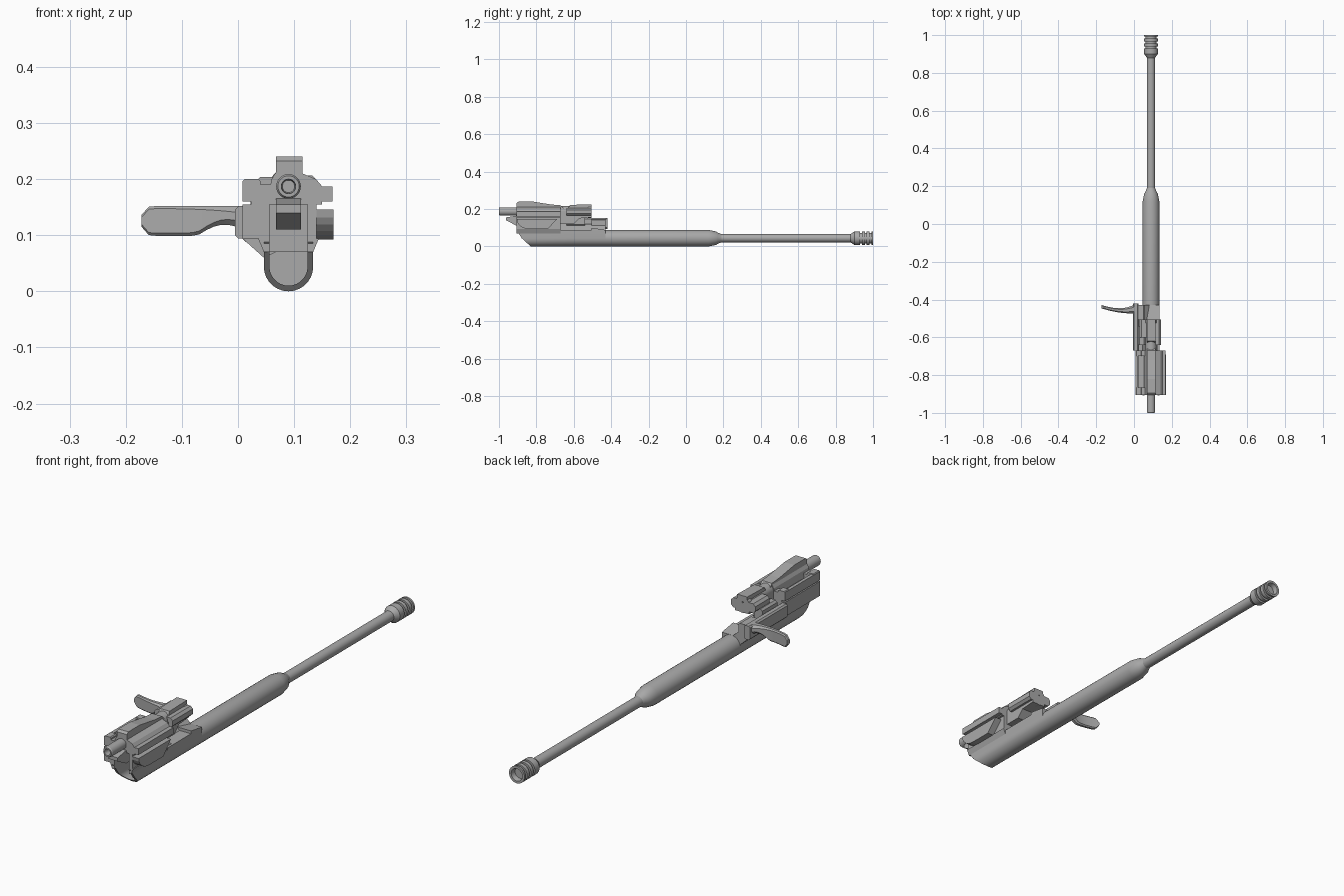
import bpy, bmesh, math
from math import cos, sin, pi

cube = bpy.data.objects.get("Cube")
if cube:
    bpy.data.objects.remove(cube, do_unlink=True)

steel = bpy.data.materials.new("grey steel")
steel.use_nodes = True
GREY = (0.4, 0.4, 0.4, 1)
steel.diffuse_color = GREY
steel.node_tree.nodes["Principled BSDF"].inputs["Base Color"].default_value = GREY

# Shared levels: centre line, axis heights, radii and stations along the length
CENTRE, ROD_Z, BOLT_Z = 0.09, 0.044, 0.187
TUBE_R, BORE_R, ROD_R, HEAD_R, BOLT_R = 0.044, 0.034, 0.022, 0.036, 0.03
REAR, WAIST, BOLT_END, TUBE_START = -0.905, -0.67, -0.505, -0.43
TUBE_END, HEAD_START, MUZZLE = 0.17, 0.89, 1
BOTTOM, SPLIT, SHOULDER, CROWN = 0.094, 0.155, 0.2, 0.24
LEFT, RIGHT = 0.008, 0.17


def finish(name, bm, smooth=False):
    bmesh.ops.recalc_face_normals(bm, faces=bm.faces)
    mesh = bpy.data.meshes.new(name)
    bm.to_mesh(mesh)
    bm.free()
    mesh.materials.append(steel)
    part = bpy.data.objects.new(name, mesh)
    bpy.context.scene.collection.objects.link(part)
    if smooth:
        bpy.ops.object.select_all(action='DESELECT')
        part.select_set(True)
        bpy.context.view_layer.objects.active = part
        bpy.ops.object.shade_smooth_by_angle(angle=pi / 6)


def loft(name, rings, smooth=False):
    """Skin a list of equal-length rings and cap both ends."""
    bm = bmesh.new()
    loops = [[bm.verts.new(point) for point in ring] for ring in rings]
    for near, far in zip(loops, loops[1:]):
        for i in range(len(near)):
            bm.faces.new((near[i - 1], near[i], far[i], far[i - 1]))
    bm.faces.new(loops[0])
    bm.faces.new(loops[-1])
    finish(name, bm, smooth)


def along_y(name, section, start, end, smooth=False):
    """Extrude an x-z section; start is a function of height."""
    loft(name, [[(x, start(z), z) for x, z in section],
                [(x, end, z) for x, z in section]], smooth)


def along_x(name, profile, start, end):
    """Extrude a y-z side profile across the width."""
    loft(name, [[(x, y, z) for y, z in profile] for x in (start, end)])


def block(name, left, right, rear, front, low, high, chamfer=0.0):
    """Box with its lengthwise edges chamfered."""
    c = chamfer
    section = [(left + c, low), (right - c, low), (right, low + c), (right, high - c),
               (right - c, high), (left + c, high), (left, high - c), (left, low + c)]
    if not c:
        section = section[::2]
        section = [(left, low), (right, low), (right, high), (left, high)]
    along_y(name, section, lambda z: rear, front)


def lathe(name, profile, height, sides=28):
    """Turn (y, radius) pairs about the lengthwise direction."""
    turns = [2 * pi * i / sides for i in range(sides)]
    loft(name, [[(CENTRE + r * cos(t), y, height + r * sin(t)) for t in turns]
                for y, r in profile], True)


def lower_arc(radius, steps=14):
    """Half circle under the rod axis, from left to right."""
    turns = [pi * i / steps for i in range(steps + 1)]
    return [(CENTRE - radius * cos(t), ROD_Z - radius * sin(t)) for t in turns]


# Tube with a tapered nose, piston rod and grooved hollow head
lathe("tube", [(TUBE_START, TUBE_R), (TUBE_END - 0.05, TUBE_R), (TUBE_END - 0.01, HEAD_R),
               (TUBE_END, BOLT_R), (TUBE_END + 0.02, ROD_R)], ROD_Z)
lathe("piston_rod", [(TUBE_END, ROD_R), (HEAD_START, ROD_R)], ROD_Z)
head = [(HEAD_START - 0.01, ROD_R), (HEAD_START + 0.01, HEAD_R)]
for ring in range(3):
    groove = HEAD_START + 0.04 + ring * 0.026
    head += [(groove, HEAD_R), (groove, BOLT_R - 0.002),
             (groove + 0.01, BOLT_R - 0.002), (groove + 0.01, HEAD_R)]
head += [(MUZZLE, HEAD_R), (MUZZLE, BOLT_R - 0.004), (MUZZLE - 0.02, ROD_R)]
lathe("piston_head", head, ROD_Z)

# Open channel behind the tube, with a raked rear end
rim = 2 * ROD_Z
outer, inner = lower_arc(TUBE_R), lower_arc(BORE_R)
trough = ([(CENTRE - TUBE_R, rim)] + outer + [(CENTRE + TUBE_R, rim)]
          + [(CENTRE + BORE_R, rim)] + inner[::-1] + [(CENTRE - BORE_R, rim)])
along_y("channel", trough, lambda z: -0.83 - 1.1 * min(z, 0.07), -0.6, True)
along_y("channel_floor", [(CENTRE - TUBE_R, rim)] + outer + [(CENTRE + TUBE_R, rim)],
        lambda z: -0.62, TUBE_START, True)

# Lower carrier: two walls over the channel, each on a sloping foot
for side, edge, sign in (("left", LEFT, -1), ("right", CENTRE + 0.05, 1)):
    inside = CENTRE + sign * BORE_R
    foot = CENTRE + sign * TUBE_R
    wall = [(inside, 0.07), (foot, 0.07), (foot + sign * 0.01, BOTTOM),
            (edge, BOTTOM), (edge, SPLIT), (inside, SPLIT)]
    along_y(side + "_wall", wall, lambda z: REAR, WAIST)

# Right wing with a curved underside
wing_low = BOTTOM - 0.002
wing_curve = [(REAR + 0.07 * (1 - cos(t)), 0.146 - (0.146 - wing_low) * sin(t))
              for t in (pi * i / 12 for i in range(7))]
along_x("right_wing", wing_curve + [(WAIST - 0.07, wing_low), (WAIST - 0.02, 0.146)],
        CENTRE + TUBE_R, RIGHT)

# Central wedge jutting out under the bolt tail
wedge_tip = REAR - 0.057
along_x("rear_wedge", [(wedge_tip, SPLIT), (wedge_tip, SPLIT - 0.015), (REAR, 0.11),
                       (WAIST, 0.11), (WAIST, SPLIT + 0.01), (REAR, SPLIT + 0.01)],
        CENTRE - ROD_R, CENTRE + ROD_R)
block("channel_stop", CENTRE - BORE_R, CENTRE + BORE_R, WAIST - 0.05, WAIST, 0.07, SPLIT)

# Left side rail that carries the handle, tied down to the tube
block("side_rail", -0.005, 0.024, WAIST, TUBE_START + 0.01, BOTTOM, SPLIT - 0.003, 0.006)
along_y("rail_foot", [(LEFT, BOTTOM), (CENTRE - TUBE_R, 0.06), (CENTRE, 0.08),
                      (CENTRE - TUBE_R, 0.12), (LEFT, 0.12)],
        lambda z: WAIST, TUBE_START)
block("rail_front_block", LEFT, CENTRE - BORE_R, BOLT_END, TUBE_START, rim, 0.148, 0.006)
along_x("tube_saddle", [(BOLT_END, 0.08), (TUBE_START, 0.08), (TUBE_START, rim),
                        (BOLT_END, 0.1)], CENTRE - TUBE_R, CENTRE + TUBE_R)

# Charging handle: chamfered sections that thicken and arch toward the rail
sections = []
steps = 14
for i in range(steps + 1):
    t = i / steps
    x = -0.172 + 0.18 * t
    tip = max(0, 1 - 10 * t) ** 2
    arch = max(0, sin(pi * (t - 0.55) / 0.55)) if t > 0.55 else 0
    low = 0.099 + 0.02 * arch + 0.016 * tip
    high = SPLIT - 0.003 - 0.016 * tip
    middle = -0.438 - 0.02 * sin(pi * t * 0.8)
    half = 0.009 + 0.016 * t ** 3
    c = half / 2
    back, front = middle - half, middle + half
    sections.append([(x, back + c, low), (x, front - c, low), (x, front, low + c),
                     (x, front, high - c), (x, front - c, high), (x, back + c, high),
                     (x, back, high - c), (x, back, low + c)])
loft("charging_handle", sections, True)

# Upper carrier: sloping right shoulder, stepped right rail, pocketed left rail
hump_left, hump_right = CENTRE - ROD_R, CENTRE + 0.025
ledge = BOLT_Z
along_y("upper_carrier", [(LEFT + 0.015, SPLIT), (LEFT + 0.015, 0.172),
                          (CENTRE - HEAD_R, 0.172), (CENTRE - BOLT_R, SHOULDER),
                          (hump_left, 0.213), (hump_right, 0.21),
                          (hump_right + 0.024, SHOULDER), (RIGHT - 0.02, ledge),
                          (RIGHT - 0.02, SPLIT)], lambda z: REAR, WAIST)
block("right_rail", hump_right, RIGHT - 0.002, REAR, WAIST, 0.16, ledge)
block("left_rail", LEFT, LEFT + 0.014, REAR, WAIST, 0.16, SHOULDER - 0.003)
for place, rear, front in (("rear", REAR, REAR + 0.04), ("front", WAIST - 0.03, WAIST)):
    block("left_rail_" + place, LEFT, CENTRE - 0.05, rear, front, 0.16, SHOULDER, 0.004)
    block("left_web_" + place, LEFT + 0.02, hump_left, rear, front, 0.16, SHOULDER - 0.01)
along_x("top_hump", [(REAR, SHOULDER), (REAR, CROWN - 0.008), (REAR + 0.01, CROWN),
                     (-0.82, CROWN), (-0.72, CROWN - 0.016), (WAIST, CROWN - 0.02),
                     (WAIST + 0.02, SHOULDER)], hump_left, hump_right)

# Bolt: hollow tail, cupped head and locking lugs
tail = -MUZZLE
lathe("bolt_tail", [(tail + 0.03, ROD_R / 2), (tail, ROD_R / 1.7), (tail, ROD_R - 0.003),
                    (tail + 0.005, ROD_R), (REAR, ROD_R)], BOLT_Z)
lathe("bolt_head", [(WAIST, BOLT_R), (BOLT_END - 0.02, BOLT_R), (BOLT_END - 0.02, BORE_R),
                    (BOLT_END, BORE_R), (BOLT_END, ROD_R), (BOLT_END - 0.01, ROD_R)],
      BOLT_Z)
lug_rear = WAIST + 0.03
along_x("bolt_top_lug", [(lug_rear, BOLT_Z), (lug_rear + 0.02, CROWN - 0.018),
                         (BOLT_END, CROWN - 0.015), (BOLT_END, SHOULDER),
                         (BOLT_END - 0.02, BOLT_Z)], hump_left, hump_right)
block("bolt_right_lug", CENTRE, CENTRE + 0.053, lug_rear, BOLT_END, 0.165, 0.206, 0.01)
block("bolt_left_lug", BOLT_R, CENTRE, lug_rear + 0.04, BOLT_END, 0.165, 0.204, 0.01)
along_x("bolt_underside", [(WAIST, 0.12), (WAIST, BOLT_Z), (BOLT_END, BOLT_Z),
                           (BOLT_END, SPLIT), (-0.57, SPLIT - 0.005), (-0.6, 0.12)],
        CENTRE - BOLT_R, CENTRE + BORE_R)
block("cam_lug", ROD_R, CENTRE - BOLT_R, lug_rear, -0.54, 0.11, BOLT_Z - 0.015, 0.008)
